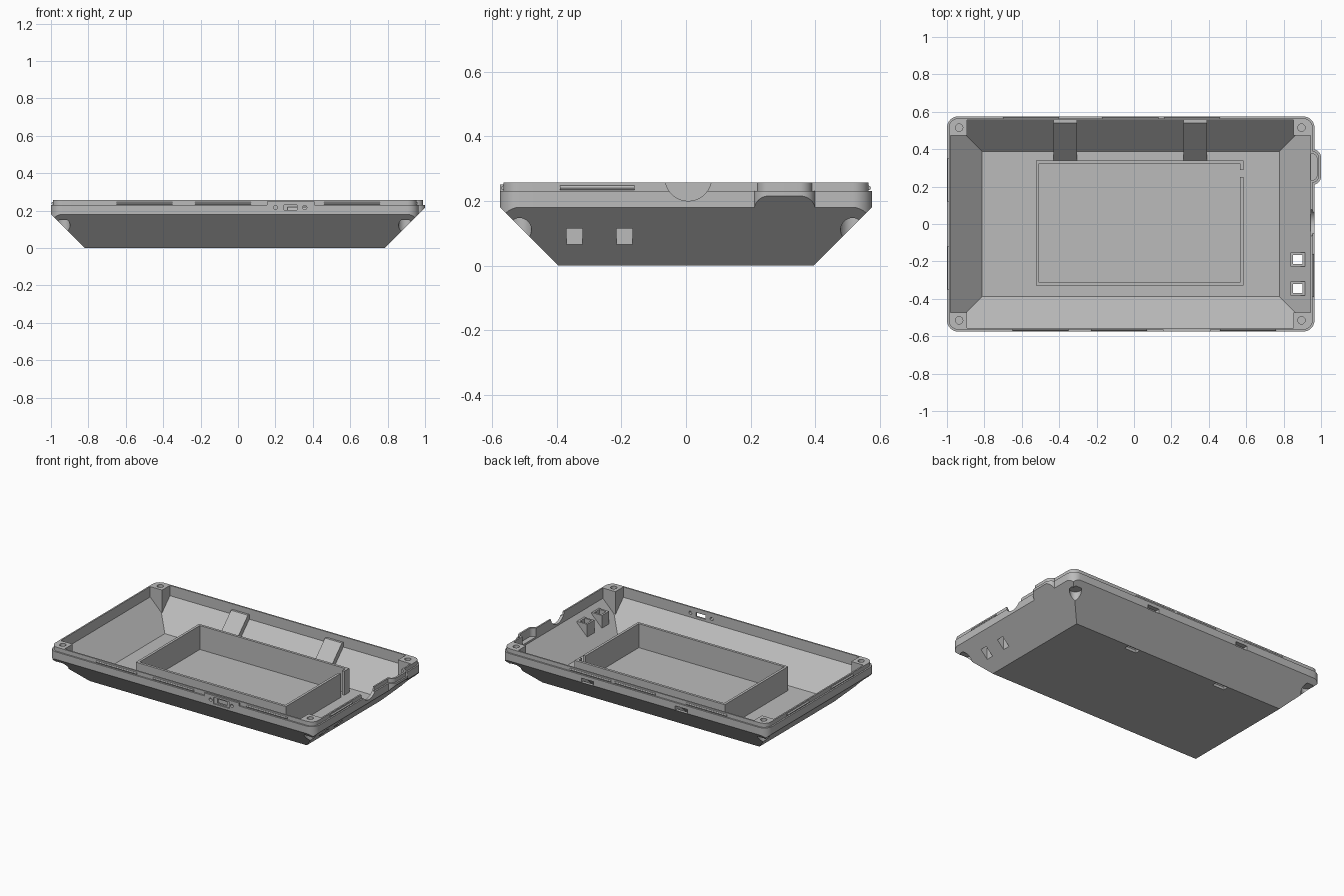
import bpy, bmesh
from math import pi, cos, sin
from mathutils import Matrix

cube = bpy.data.objects.get("Cube")
if cube:
    bpy.data.objects.remove(cube)

grey = bpy.data.materials.new("plain grey")
grey.use_nodes = True
COLOUR = (0.5, 0.5, 0.5, 1)
grey.diffuse_color = COLOUR
grey.node_tree.nodes["Principled BSDF"].inputs["Base Color"].default_value = COLOUR


def make(name, bm):
    bmesh.ops.recalc_face_normals(bm, faces=bm.faces)
    mesh = bpy.data.meshes.new(name)
    bm.to_mesh(mesh)
    bm.free()
    obj = bpy.data.objects.new(name, mesh)
    bpy.context.collection.objects.link(obj)
    return obj


def outline(x0, x1, y0, y1, r, segs=8):
    """Rectangle, with rounded corners when r > 0."""
    if r == 0:
        return [(x1, y1), (x0, y1), (x0, y0), (x1, y0)]
    pts = []
    centres = [(x1 - r, y1 - r), (x0 + r, y1 - r), (x0 + r, y0 + r), (x1 - r, y0 + r)]
    for q, (cx, cy) in enumerate(centres):
        for i in range(segs + 1):
            a = (q + i / segs) * pi / 2
            pts.append((cx + r * cos(a), cy + r * sin(a)))
    return pts


def loft(name, rings):
    """Solid through rings given as (x0, x1, y0, y1, radius, z)."""
    bm = bmesh.new()
    loops = [[bm.verts.new((x, y, ring[5])) for x, y in outline(*ring[:5])] for ring in rings]
    n = len(loops[0])
    for a, b in zip(loops, loops[1:]):
        for i in range(n):
            j = (i + 1) % n
            bm.faces.new((a[i], a[j], b[j], b[i]))
    bm.faces.new(loops[0])
    bm.faces.new(loops[-1])
    return make(name, bm)


def box(name, x0, x1, y0, y1, z0, z1, r=0):
    return loft(name, [(x0, x1, y0, y1, r, z0), (x0, x1, y0, y1, r, z1)])


def rod(name, centre, radius, length, axis="Z", segs=32):
    turn = {"X": Matrix.Rotation(pi / 2, 4, "Y"), "Y": Matrix.Rotation(pi / 2, 4, "X"),
            "Z": Matrix.Identity(4)}[axis]
    bm = bmesh.new()
    bmesh.ops.create_cone(bm, cap_ends=True, segments=segs, radius1=radius, radius2=radius,
                          depth=length, matrix=Matrix.Translation(centre) @ turn)
    return make(name, bm)


def side_prism(name, x0, x1, profile):
    """Extrude a (y, z) profile along x."""
    bm = bmesh.new()
    a, b = ([bm.verts.new((x, y, z)) for y, z in profile] for x in (x0, x1))
    n = len(a)
    for i in range(n):
        j = (i + 1) % n
        bm.faces.new((a[i], a[j], b[j], b[i]))
    bm.faces.new(a)
    bm.faces.new(b)
    return make(name, bm)


def combine(target, tool, operation, keep=False):
    mod = target.modifiers.new("combine", "BOOLEAN")
    mod.operation, mod.solver, mod.object = operation, "EXACT", tool
    bpy.context.view_layer.objects.active = target
    bpy.ops.object.modifier_apply(modifier=mod.name)
    if not keep:
        bpy.data.objects.remove(tool)


def add(tool):
    combine(shell, tool, "UNION")


def cut(tool):
    combine(shell, tool, "DIFFERENCE")


TOP, LEDGE, LIP = 0.257, 0.23, 0.01
X0, X1, Y = -1.0, 0.965, 0.575

# Outer body: rounded tray with a stepped lip, side bulge and port plate
full = (X0, X1, -Y, Y, 0.06)
inset = (X0 + LIP, X1 - LIP, -Y + LIP, Y - LIP, 0.05)
shell = loft("case_shell", [full + (-0.05,), full + (LEDGE,), inset + (LEDGE,), inset + (TOP,)])
bulge = (0.85, 1.0, 0.21, 0.40, 0.045)
bulge_lip = (0.86, 0.99, 0.22, 0.39, 0.04)
add(loft("bulge", [bulge + (-0.04,), bulge + (LEDGE,), bulge_lip + (LEDGE,), bulge_lip + (TOP,)]))
add(box("port_plate", 0.155, 0.41, -Y, -0.556, 0.1, 0.25))


def frustum(name, inward, z0, z1):
    return loft(name, [(-0.82 + inward - z, 0.785 - inward + z, -0.395 + inward - z,
                        0.395 - inward + z, 0, z) for z in (z0, z1)])


combine(shell, frustum("sloped_sides", 0, 0, 0.4), "INTERSECT")
clip = shell.copy()
clip.data = shell.data.copy()
clip.name = "body_volume"
clip.hide_render = True
bpy.context.collection.objects.link(clip)

# Hollow inside
cavity = box("cavity", X0 + 0.02, X1 - 0.02, -Y + 0.02, Y - 0.02, -0.1, 0.5, 0.04)
combine(cavity, frustum("cavity_slopes", 0.028, 0.02, 0.6), "INTERSECT")
cut(cavity)


def add_inside(tool):
    combine(tool, clip, "INTERSECT", keep=True)
    add(tool)


# Corner screw posts, open underneath
screws = [(x, y) for x in (-0.935, 0.895) for y in (-0.515, 0.515)]
for x, y in screws:
    sx, sy = (1 if x > 0 else -1), (1 if y > 0 else -1)
    xs = sorted((x - sx * 0.043, x + sx * 0.1))
    ys = sorted((y - sy * 0.043, y + sy * 0.1))
    add_inside(box("screw_post", *xs, *ys, 0.03, 0.3))

# Strap ramps on the back slope
ramps = [(-0.43, -0.305), (0.265, 0.39)]
for x0, x1 in ramps:
    add_inside(side_prism("strap_ramp", x0, x1, [(0.33, 0.01), (0.54, 0.22), (0.565, 0.22),
                                                 (0.565, 0.175), (0.40, 0.01)]))

# Collars round the two button openings
buttons = (-0.345, -0.19)
for y in buttons:
    add_inside(box("button_collar", 0.837, 0.913, y - 0.038, y + 0.038, 0.03, 0.165))

# Battery frame with a wire gap
frame = box("battery_frame", -0.525, 0.585, -0.33, 0.34, 0.01, 0.18)
combine(frame, box("frame_inside", -0.508, 0.568, -0.313, 0.323, -0.1, 0.4), "DIFFERENCE")
combine(frame, box("wire_gap", 0.56, 0.6, 0.25, 0.288, 0.02, 0.4), "DIFFERENCE")
add(frame)

# Screw holes and counterbores
for x, y in screws:
    cut(rod("counterbore", (x, y, 0.05), 0.037, 0.2))
    cut(rod("screw_hole", (x, y, 0.27), 0.02, 0.2, segs=16))

# Strap channels
for x0, x1 in ramps:
    cut(side_prism("strap_channel", x0 + 0.018, x1 - 0.018,
                   [(0.355, -0.02), (0.39, -0.02), (0.39, 0.016), (0.553, 0.179), (0.62, 0.179),
                    (0.62, 0.208), (0.545, 0.208), (0.355, 0.018)]))

# Button openings
for y in buttons:
    cut(box("button_opening", 0.85, 0.90, y - 0.025, y + 0.025, -0.1, 0.4))

# Side notch and bulge recess
cut(rod("side_notch", (0.96, 0.007, 0.272), 0.072, 0.1, "X", 48))
cut(box("bulge_recess", 0.92, 0.978, 0.235, 0.375, 0.2, 0.4, 0.025))

# Port opening with a stepped recess and two fixing holes
cut(box("port_recess", 0.22, 0.34, -0.7, -0.567, 0.195, 0.238))
cut(box("port_opening", 0.245, 0.315, -0.7, -0.5, 0.203, 0.23))
for x in (0.2, 0.357):
    cut(rod("port_screw", (x, -0.56, 0.217), 0.011, 0.1, "Y", 16))
bpy.data.objects.remove(clip)

# Snap ridges on the lip
parts = [shell]
RIDGE = 0.24
for y, spans in ((-Y + LIP, [(-0.65, -0.35), (-0.23, 0.07), (0.46, 0.76)]),
                 (Y - LIP, [(-0.7, -0.4), (-0.17, 0.13), (0.16, 0.46)])):
    for a, b in spans:
        parts.append(rod("snap_ridge", ((a + b) / 2, y, RIDGE), 0.007, b - a, "X", 12))
for x, spans in ((X0 + LIP, [(-0.35, -0.12), (0.12, 0.35)]), (X1 - LIP, [(-0.39, -0.16)])):
    for a, b in spans:
        parts.append(rod("snap_ridge", (x, (a + b) / 2, RIDGE), 0.007, b - a, "Y", 12))

# Colour and shading
bpy.ops.object.select_all(action="DESELECT")
for obj in parts:
    obj.data.materials.clear()
    obj.data.materials.append(grey)
    for face in obj.data.polygons:
        face.material_index = 0
    obj.select_set(True)
bpy.context.view_layer.objects.active = shell
bpy.ops.object.shade_smooth_by_angle(angle=pi / 6)
